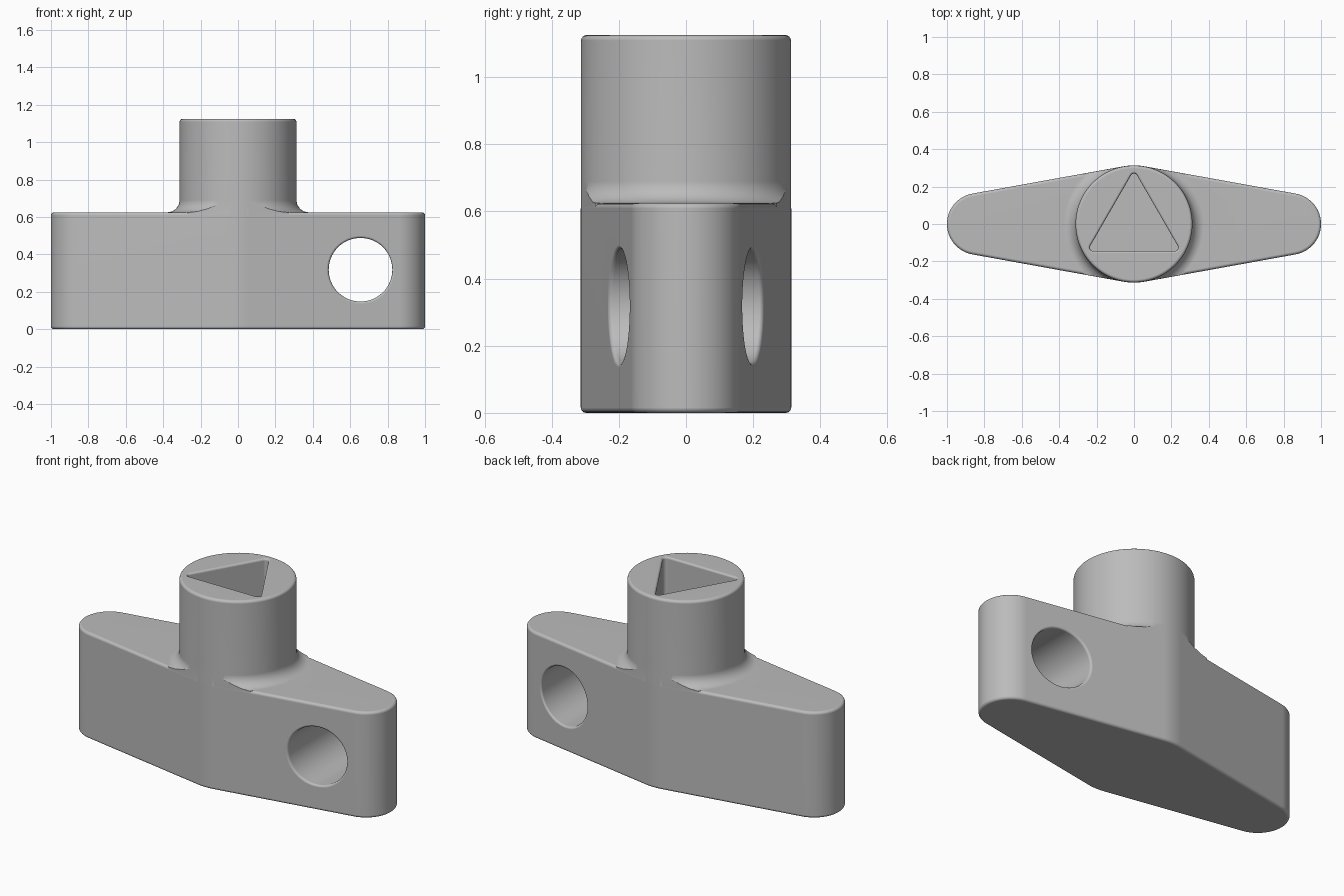
import bpy
import bmesh
from math import sin, cos, asin, pi, radians

if "Cube" in bpy.data.objects:
    bpy.data.objects.remove(bpy.data.objects["Cube"])

CORE, TIP, REACH = 0.3135, 0.165, 0.835   # handle outline: centre and end radii
TOP, POST_TOP, POST = 0.625, 1.125, 0.3125
SLANT = asin((CORE - TIP) / REACH)
EDGE = 0.016                              # small rounded edges
QUARTER = [i * pi / 8 for i in range(5)]

grey = bpy.data.materials.new("Satin grey")
grey.use_nodes = True
grey.diffuse_color = (0.5, 0.5, 0.5, 1)
grey.node_tree.nodes["Principled BSDF"].inputs["Base Color"].default_value = (0.5, 0.5, 0.5, 1)


def loft(name, rings):
    """Closed solid through a stack of matching rings."""
    bm = bmesh.new()
    loops = [[bm.verts.new(p) for p in ring] for ring in rings]
    n = len(loops[0])
    for a, b in zip(loops, loops[1:]):
        for i in range(n):
            j = (i + 1) % n
            bm.faces.new((a[i], a[j], b[j], b[i]))
    bm.faces.new(loops[0][::-1])
    bm.faces.new(loops[-1])
    bmesh.ops.recalc_face_normals(bm, faces=bm.faces[:])
    mesh = bpy.data.meshes.new(name)
    bm.to_mesh(mesh)
    bm.free()
    mesh.materials.append(grey)
    obj = bpy.data.objects.new(name, mesh)
    bpy.context.collection.objects.link(obj)
    return obj


def arc(cx, cy, r, start, end, steps):
    return [(cx + r * cos(start + (end - start) * i / steps),
             cy + r * sin(start + (end - start) * i / steps)) for i in range(steps + 1)]


def circle(r, z, n=96):
    return [(r * cos(2 * pi * i / n), r * sin(2 * pi * i / n), z) for i in range(n)]


def outline(inset, z):
    """Tapered handle outline, shrunk by inset."""
    q = pi / 2 - SLANT
    pts = arc(REACH, 0, TIP - inset, -q, q, 32)
    pts += arc(0, 0, CORE - inset, q, pi - q, 8)
    pts += arc(-REACH, 0, TIP - inset, pi - q, pi + q, 32)
    pts += arc(0, 0, CORE - inset, pi + q, 2 * pi - q, 8)
    return [(x, y, z) for x, y in pts]


def triangle(inset, z):
    """Rounded triangle with one corner towards the back."""
    r = 0.03 - inset
    pts = []
    for k in range(3):
        a = pi / 2 + k * 2 * pi / 3
        pts += arc(0.252 * cos(a), 0.252 * sin(a), r, a - pi / 3, a + pi / 3, 8)
    return [(x, y, z) for x, y in pts]


def side_ring(r, depth, side, n=64):
    """Ring lying at a depth below the slanted front or back face."""
    ring = []
    for i in range(n):
        a = 2 * pi * i / n
        x = 0.655 + r * cos(a)
        y = (CORE - x * sin(SLANT)) / cos(SLANT) - depth
        ring.append((x, side * y, 0.318 + r * sin(a)))
    return ring


def combine(target, other, operation):
    mod = target.modifiers.new("Combine", 'BOOLEAN')
    mod.operation, mod.object, mod.solver = operation, other, 'EXACT'
    bpy.context.view_layer.objects.active = target
    bpy.ops.object.modifier_apply(modifier=mod.name)
    bpy.data.objects.remove(other)


# Handle bar with rounded top and bottom edges
rings = [outline(EDGE * (1 - sin(t)), EDGE * (1 - cos(t))) for t in QUARTER]
rings += [outline(EDGE * (1 - cos(t)), TOP - EDGE * (1 - sin(t))) for t in QUARTER]
handle = loft("handle", rings)

# Round post with a fillet at its foot, trimmed to the handle outline
fillet = 0.065
rings = [circle(POST + fillet, 0.4)]
rings += [circle(POST + fillet * (1 - sin(t)), TOP - 0.0005 + fillet * (1 - cos(t))) for t in QUARTER]
rings += [circle(POST - EDGE * (1 - cos(t)), POST_TOP - EDGE * (1 - sin(t))) for t in QUARTER]
post = loft("post", rings)
combine(post, loft("post_trim", [outline(0.0005, 0.3), outline(0.0005, 1.3)]), 'INTERSECT')
combine(handle, post, 'UNION')

# Triangular socket with a softened rim
soft = 0.012
rings = [triangle(soft, POST_TOP - 0.5)]
rings += [triangle(soft * cos(t), POST_TOP - soft * (1 - sin(t))) for t in QUARTER]
rings.append(triangle(0, POST_TOP + 0.1))
combine(handle, loft("socket_cutter", rings), 'DIFFERENCE')

# Cross hole through the left arm, rims softened on both faces
rim = [(0.17 + soft * (1 - cos(t)), soft * (1 - sin(t))) for t in QUARTER] + [(0.17 + soft, -0.05)]
rings = [side_ring(r, d, -1) for r, d in rim[::-1]] + [side_ring(r, d, 1) for r, d in rim]
combine(handle, loft("hole_cutter", rings), 'DIFFERENCE')

# Smooth shading with crisp flats
handle.name = "socket_key_handle"
bpy.ops.object.select_all(action='DESELECT')
handle.select_set(True)
bpy.context.view_layer.objects.active = handle
bpy.ops.object.shade_smooth_by_angle(angle=radians(35))
weighted = handle.modifiers.new("Weighted normals", 'WEIGHTED_NORMAL')
weighted.keep_sharp = True
